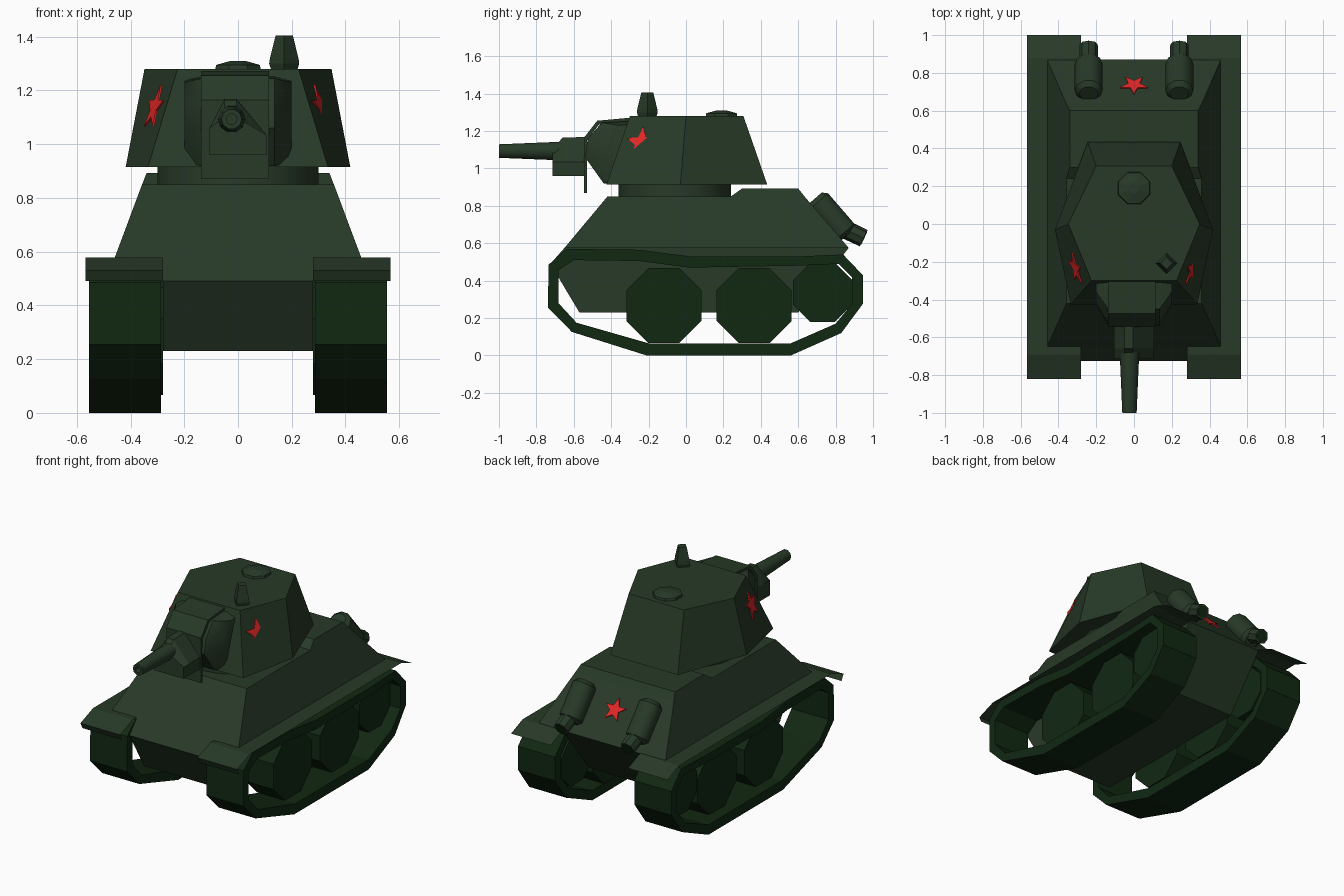
import bpy, math
from mathutils import Vector

if "Cube" in bpy.data.objects:
    bpy.data.objects.remove(bpy.data.objects["Cube"])


def material(name, rgb):
    m = bpy.data.materials.new(name)
    m.diffuse_color = (*rgb, 1)
    m.use_nodes = True
    m.node_tree.nodes["Principled BSDF"].inputs["Base Color"].default_value = m.diffuse_color
    return m


GREEN = material("army green", (0.021, 0.042, 0.021))
DARK = material("dark running gear green", (0.0055, 0.021, 0.006))
RED = material("star red", (0.75, 0.02, 0.02))


def mesh(name, verts, faces, mat, smooth=None):
    me = bpy.data.meshes.new(name)
    me.from_pydata([tuple(v) for v in verts], [], faces)
    me.materials.append(mat)
    ob = bpy.data.objects.new(name, me)
    bpy.context.collection.objects.link(ob)
    bpy.context.view_layer.objects.active = ob
    bpy.ops.object.select_all(action='DESELECT')
    ob.select_set(True)
    bpy.ops.object.mode_set(mode='EDIT')
    bpy.ops.mesh.select_all(action='SELECT')
    bpy.ops.mesh.normals_make_consistent(inside=False)
    bpy.ops.object.mode_set(mode='OBJECT')
    if smooth:
        bpy.ops.object.shade_smooth_by_angle(angle=math.radians(smooth))
    return ob


def loft(name, rings, mat, smooth=None, closed=False):
    """Skin a stack of equal-sized rings; cap the ends, or join last to first."""
    n, k = len(rings[0]), len(rings)
    verts = [p for r in rings for p in r]
    faces = []
    for a in range(k if closed else k - 1):
        b = (a + 1) % k
        for i in range(n):
            j = (i + 1) % n
            faces.append((a * n + i, a * n + j, b * n + j, b * n + i))
    if not closed:
        faces += [tuple(range(n)), tuple(range((k - 1) * n, k * n))]
    return mesh(name, verts, faces, mat, smooth)


def prism(name, profile, x0, x1, mat, smooth=None):
    return loft(name, [[(x, y, z) for y, z in profile] for x in (x0, x1)], mat, smooth)


def rect(hx, y0, y1, z):
    return [(-hx, y0, z), (hx, y0, z), (hx, y1, z), (-hx, y1, z)]


def circle(c, axis, r, n, turn=0.0):
    """Ring of n points around an axis through c."""
    w = Vector(axis).normalized()
    u = Vector((1, 0, 0)) if abs(w.x) < 0.9 else Vector((0, 1, 0))
    u = (u - w * u.dot(w)).normalized()
    v = w.cross(u)
    return [Vector(c) + r * (math.cos(t) * u + math.sin(t) * v)
            for t in (turn + 2 * math.pi * i / n for i in range(n))]


def star(name, centre, up, normal, r):
    n = Vector(normal).normalized()
    up = Vector(up).normalized()
    side = up.cross(n)
    c = Vector(centre)
    rings = []
    for off in (-0.001, 0.006):
        rings.append([c + n * off + (r if i % 2 == 0 else r * 0.42) *
                      (math.cos(i * math.pi / 5) * up + math.sin(i * math.pi / 5) * side)
                      for i in range(10)])
    loft(name, rings, RED)


# Hull
prism("lower_hull", [(-0.65, 0.575), (-0.725, 0.49), (-0.57, 0.23), (0.60, 0.23), (0.87, 0.575)],
      -0.28, 0.28, GREEN)
loft("upper_hull", [rect(0.46, -0.65, 0.87, 0.575), rect(0.357, -0.42, 0.634, 0.85)], GREEN)
loft("engine_deck", [rect(0.357, 0.24, 0.634, 0.85), rect(0.34, 0.30, 0.60, 0.893)], GREEN)

# Running gear, one pass per side
outer = [(-0.735, 0.485), (-0.738, 0.255), (-0.61, 0.126), (-0.21, 0), (0.56, 0), (0.83, 0.12),
         (0.945, 0.275), (0.945, 0.43), (0.84, 0.54), (0.61, 0.53), (0.02, 0.53), (-0.25, 0.565), (-0.64, 0.57)]
inner = [(-0.682, 0.455), (-0.682, 0.28), (-0.585, 0.175), (-0.2, 0.065), (0.56, 0.065), (0.80, 0.17),
         (0.887, 0.275), (0.887, 0.42), (0.815, 0.49), (0.60, 0.48), (0.02, 0.47), (-0.25, 0.505), (-0.60, 0.51)]
for s, side in ((1, "right"), (-1, "left")):
    a, b = 0.287 * s, 0.555 * s
    loft("track_" + side, [[(x, y, z) for y, z in p]
                           for x, p in ((a, outer), (b, outer), (b, inner), (a, inner))], DARK, closed=True)
    for i, (y, z, ap) in enumerate(((-0.118, 0.267, 0.2), (0.364, 0.267, 0.2), (0.73, 0.338, 0.158))):
        r = ap / math.cos(math.pi / 8)
        loft(f"wheel_{side}_{i + 1}", [circle((x * s, y, z), (1, 0, 0), r, 8, math.pi / 8)
                                       for x in (0.28, 0.48)], DARK)
    # Thin sheet fender with drooped ends and a front lip
    prof = [(-0.80, 0.49), (-0.82, 0.53), (-0.69, 0.578), (0.88, 0.578), (1.0, 0.53)]
    verts = [(x * s, y, z) for y, z in prof for x in (0.28, 0.567)]
    mesh("fender_" + side, verts, [(2 * i, 2 * i + 1, 2 * i + 3, 2 * i + 2) for i in range(4)], GREEN)

    # Exhaust: slanted rounded drum with a bent tip
    x = 0.24 * s
    d = Vector((0, 0.147, -0.17)).normalized()
    p = Vector((x, 0.69, 0.84))
    loft("exhaust_" + side, [circle(p + d * t, d, r, 10) for t, r in
                             ((0, 0.05), (0.025, 0.074), (0.24, 0.074), (0.262, 0.05))], GREEN, 40)
    e = Vector((0, 0.9, -0.43)).normalized()
    q = Vector((x, 0.95, 0.627))
    loft("exhaust_tip_" + side, [circle(q - e * t, e, r, 8) for t, r in ((0.13, 0.05), (0, 0.048))],
         GREEN, 40)
    loft("exhaust_bore_" + side, [circle(q + e * t, e, 0.038, 8) for t in (-0.01, 0.003)], DARK)

# Turret: six-sided shell on a ring
loft("turret_ring", [circle((0, -0.06, z), (0, 0, 1), 0.3, 20) for z in (0.83, 0.93)], GREEN, 40)


def hexagon(f, fy, m, my, r, ry, z):
    return [Vector(p) for p in ((f, fy, z), (m, my, z), (r, ry, z), (-r, ry, z), (-m, my, z), (-f, fy, z))]


low = hexagon(0.335, -0.425, 0.418, -0.03, 0.245, 0.434, 0.915)
high = hexagon(0.225, -0.30, 0.348, 0, 0.2, 0.307, 1.28)
loft("turret_shell", [low, high], GREEN, 30)

# Stars on turret cheeks and rear plate
for i, j, name in ((0, 1, "star_right"), (5, 4, "star_left")):
    f, m = low[i].lerp(high[i], 0.6), low[j].lerp(high[j], 0.6)
    c = f.lerp(m, (-0.235 - f.y) / (m.y - f.y))
    along = (m - f).normalized()
    rise = high[i].lerp(high[j], 0.4) - low[i].lerp(low[j], 0.4)
    n = along.cross(rise).normalized()
    if n.x * c.x < 0:
        n = -n
    rise = Vector((0, 0, 1)) - n * n.z
    star(name, c + n * 0.003, rise, n, 0.09)
star("star_rear", (0, 0.735, 0.735), (0, -0.236, 0.275), (0, 0.275, 0.236), 0.077)

# Gun shield: rounded casting, front plate and stepped housing
core = [(-0.25, 1.255), (-0.45, 1.245), (-0.525, 1.16), (-0.54, 1.06), (-0.44, 0.92), (-0.25, 0.92)]
rim = [(-0.25, 1.24), (-0.36, 1.23), (-0.42, 1.16), (-0.43, 1.07), (-0.38, 0.93), (-0.25, 0.93)]
loft("gun_casting", [[(x, y, z) for y, z in p] for x, p in
                     ((-0.2, rim), (-0.135, core), (0.135, core), (0.2, rim))], GREEN, 40)
prism("gun_plate", [(-0.29, 1.272), (-0.475, 1.255), (-0.545, 1.165), (-0.545, 0.87),
                    (-0.53, 0.87), (-0.53, 1.15), (-0.465, 1.235), (-0.29, 1.25)], -0.137, 0.115, GREEN)


def housing(y, top):
    return [(-0.106, y, 0.96), (0.106, y, 0.96), (0.106, y, 1.035), (-0.005, y, top),
            (-0.05, y, top), (-0.106, y, 1.06)]


loft("gun_housing", [housing(-0.54, 1.168), housing(-0.66, 1.165), housing(-0.715, 1.10)], GREEN)

# Barrel with hollow muzzle
gun = [(-0.56, 1.092, 0.056), (-0.72, 1.093, 0.05), (-1.0, 1.093, 0.038),
       (-1.0, 1.093, 0.02), (-0.93, 1.093, 0.02)]
loft("gun_barrel", [circle((-0.024, y, z), (0, 1, 0), r, 10) for y, z, r in gun], GREEN, 40)

# Roof fittings
loft("roof_hatch", [circle((0, 0.19, z), (0, 0, 1), r, 8, math.pi / 8) for z, r in
                    ((1.275, 0.092), (1.295, 0.088), (1.31, 0.03))], GREEN)
loft("periscope", [circle((0.172, -0.207, z), (0, 0, 1), r, 4) for z, r in
                   ((1.275, 0.048), (1.30, 0.056), (1.32, 0.053), (1.405, 0.032))], GREEN)
